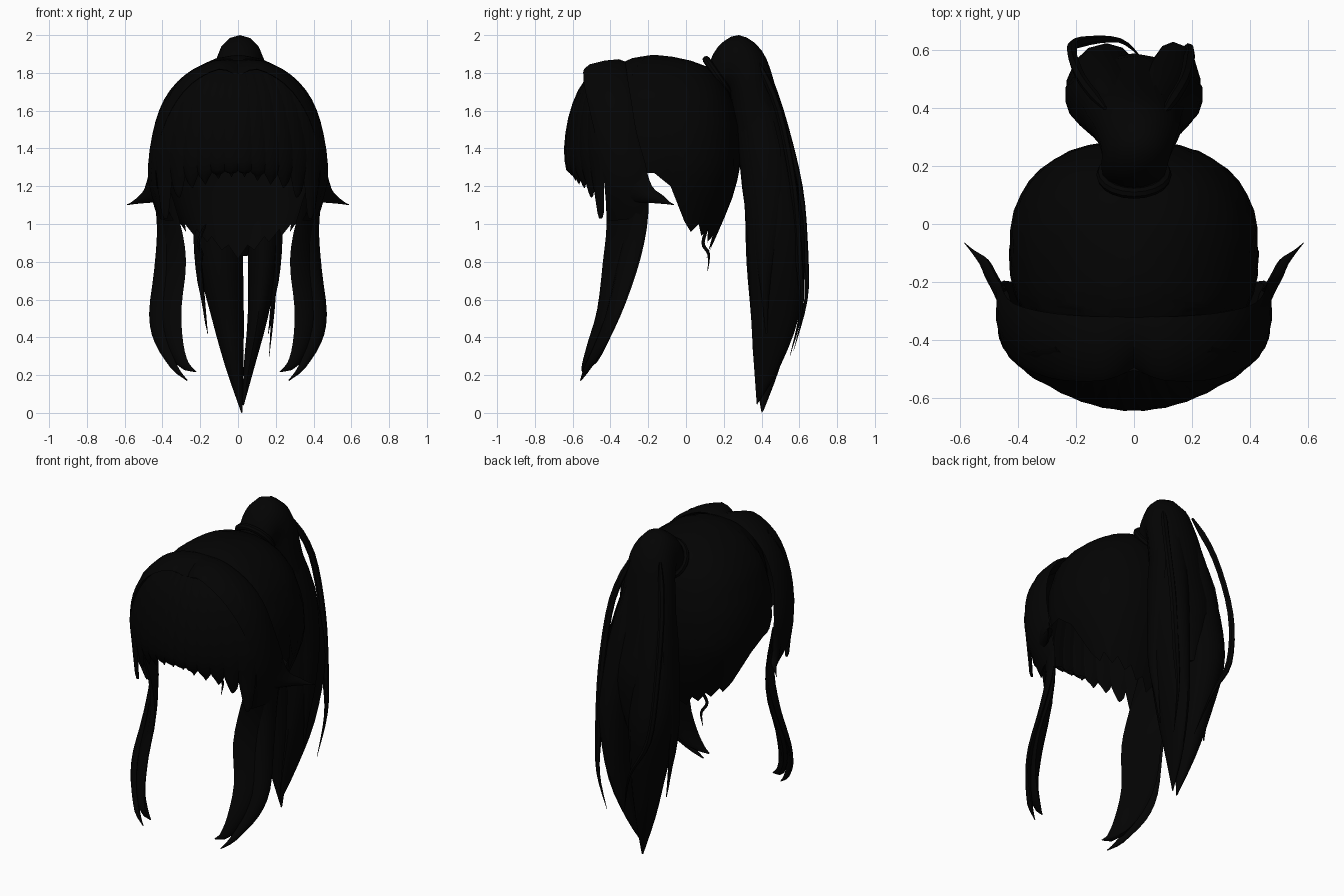
import bpy, bmesh, math
from mathutils import Vector as V

if "Cube" in bpy.data.objects:
    bpy.data.objects.remove(bpy.data.objects["Cube"])

mat = bpy.data.materials.new("black_hair")
mat.diffuse_color = (0.001, 0.001, 0.001, 1)
mat.use_nodes = True
mat.node_tree.nodes["Principled BSDF"].inputs["Base Color"].default_value = mat.diffuse_color


def smooth_path(keys, n):
    """Catmull-Rom interpolation through tuples of any length."""
    out = []
    for i in range(len(keys) - 1):
        p0, p1, p2, p3 = keys[max(i - 1, 0)], keys[i], keys[i + 1], keys[min(i + 2, len(keys) - 1)]
        for k in range(n):
            t = k / n
            out.append([0.5 * (2 * b + (c - a) * t + (2 * a - 5 * b + 4 * c - d) * t * t
                               + (3 * b - a - 3 * c + d) * t ** 3)
                        for a, b, c, d in zip(p0, p1, p2, p3)])
    return out + [list(keys[-1])]


def loft(name, rings, cap_end=True):
    """Skin closed rings of equal length."""
    bm = bmesh.new()
    vs = [[bm.verts.new(p) for p in r] for r in rings]
    n = len(rings[0])
    for r0, r1 in zip(vs, vs[1:]):
        for j in range(n):
            bm.faces.new((r0[j], r0[(j + 1) % n], r1[(j + 1) % n], r1[j]))
    bm.faces.new(vs[0][::-1])
    if cap_end:
        bm.faces.new(vs[-1])
    bmesh.ops.recalc_face_normals(bm, faces=bm.faces)
    me = bpy.data.meshes.new(name)
    bm.to_mesh(me)
    bm.free()
    ob = bpy.data.objects.new(name, me)
    bpy.context.collection.objects.link(ob)
    me.materials.append(mat)
    bpy.ops.object.select_all(action='DESELECT')
    ob.select_set(True)
    bpy.context.view_layer.objects.active = ob
    bpy.ops.object.shade_smooth_by_angle(angle=math.radians(50))
    return ob


def ribbon(name, keys, thick, side=1, n=3):
    """Flat lock: each key holds its two edge points; bulges away from the head."""
    secs = smooth_path(keys, n)
    mids = [(V(s[:3]) + V(s[3:])) / 2 for s in secs]
    rings = []
    for i, s in enumerate(secs):
        a, b = V(s[:3]), V(s[3:])
        tan = mids[min(i + 1, len(mids) - 1)] - mids[max(i - 1, 0)]
        nor = (b - a).cross(tan).normalized()
        if nor.dot(mids[i] - V((0, -0.15, min(mids[i].z, 1.3)))) < 0:
            nor = -nor
        th = min(thick, (b - a).length * 0.4)
        ring = []
        for k in range(8):
            q = math.tau * k / 8
            h = math.sin(q)
            p = a.lerp(b, (1 - math.cos(q)) / 2) + nor * th * (h if h > 0 else 0.4 * h)
            ring.append((p.x * side, p.y, p.z))
        rings.append(ring)
    return loft(name, rings)


def strand(name, pts, r):
    """Thin round strand tapering at both ends."""
    ps = [V(p) for p in smooth_path(pts, 4)]
    rings = []
    for i, p in enumerate(ps):
        tan = (ps[min(i + 1, len(ps) - 1)] - ps[max(i - 1, 0)]).normalized()
        u = tan.cross(V((1, 0.2, 0))).normalized()
        w = tan.cross(u)
        t = i / (len(ps) - 1)
        rr = r * max(0.05, min(1, t * 6 + 0.4, (1 - t) * 2.5))
        rings.append([p + rr * (u * math.cos(k * math.tau / 6) + w * math.sin(k * math.tau / 6)) for k in range(6)])
    return loft(name, rings)


# Scalp cap: z, half width, front y, back y
prof = [(1.895, .01, -.18, -.16), (1.88, .11, -.28, -.02), (1.84, .2, -.37, .1), (1.78, .285, -.43, .18),
        (1.68, .365, -.47, .24), (1.5, .425, -.49, .285), (1.3, .435, -.48, .29), (1.15, .38, -.4, .25),
        (1.0, .31, -.31, .19), (.78, .19, -.2, .09)]


def head(z):
    for p, q in zip(prof, prof[1:]):
        if z >= q[0]:
            t = (p[0] - z) / (p[0] - q[0])
            return [a + (b - a) * t for a, b in zip(p, q)]
    return prof[-1]


def hem(a, k):
    s, c = math.sin(a), abs(math.cos(a))
    if s > 0.08:
        return 0.83 + 0.15 * c + (0.035 if k % 2 else -0.015)
    if s > -0.5:
        return 1.2 if s > -0.08 else 1.27
    return 1.6


rings = []
rows, cols = 16, 40
for i in range(rows + 1):
    ring = []
    for k in range(cols):
        a = math.tau * k / cols
        z = 1.895 + (hem(a, k) - 1.895) * (i / rows) ** 1.7
        _, w, yf, yb = head(z)
        c, s = math.cos(a), math.sin(a)
        e = 0.85
        ring.append((w * math.copysign(abs(c) ** e, c),
                     (yf + yb) / 2 + (yb - yf) / 2 * math.copysign(abs(s) ** e, s), z))
    rings.append(ring)
loft("scalp_cap", rings, cap_end=False)

# Front hood, side locks and flicks, mirrored
hood = [(0, -.32, 1.86, 0, -.5, 1.78), (.13, -.32, 1.85, .1, -.54, 1.82), (.27, -.31, 1.78, .25, -.54, 1.74),
        (.375, -.29, 1.66, .355, -.51, 1.6), (.435, -.26, 1.48, .42, -.47, 1.42), (.46, -.2, 1.25, .43, -.43, 1.2),
        (.42, -.2, 1.05, .34, -.42, 1.02)]
lock = [(.45, -.21, 1.3, .4, -.44, 1.3), (.42, -.2, 1.05, .31, -.42, 1.02), (.41, -.24, .82, .275, -.44, .8),
        (.435, -.32, .58, .3, -.47, .55), (.40, -.40, .40, .29, -.52, .37), (.32, -.47, .27, .26, -.55, .26),
        (.225, -.545, .215, .22, -.55, .22)]
outer = [(.44, -.2, 1.2, .41, -.32, 1.2), (.42, -.21, .98, .38, -.32, .98), (.44, -.27, .75, .38, -.37, .75),
         (.47, -.35, .52, .40, -.43, .5), (.44, -.42, .37, .36, -.49, .34), (.35, -.5, .24, .31, -.54, .23),
         (.27, -.555, .17, .268, -.56, .175)]
flick = [(.42, -.34, 1.13, .45, -.22, 1.32), (.45, -.25, 1.115, .48, -.18, 1.2),
         (.5, -.17, 1.11, .51, -.12, 1.15), (.55, -.105, 1.105, .555, -.09, 1.12), (.585, -.065, 1.10, .586, -.065, 1.105)]
for side, tag in ((1, "right"), (-1, "left")):
    ribbon("front_hood_" + tag, hood, .03, side)
    ribbon("side_lock_" + tag, lock, .035, side)
    ribbon("side_lock_outer_" + tag, outer, .022, side)
    ribbon("side_flick_" + tag, flick, .03, side)

# Fringe: fanned overlapping locks with pointed ends
tips = [1.03, 1.14, 1.19, 1.21, 1.24, 1.25, 1.25, 1.23, 1.21, 1.19, 1.14, 1.03]
for i, tip in enumerate(tips):
    x = -.39 + .78 * i / (len(tips) - 1)
    keys = []
    for z, y, sx, w in ((1.79, -.5, .6, .04), (1.7, -.565, .76, .055), (1.56, -.615, .9, .055),
                        (1.4, -.637, 1, .052), (1.29, -.625, 1.0, .045), (tip + .03, -.6, .99, .02),
                        (tip, -.595, .97, .002)):
        e = []
        for xx in (x * sx - w, x * sx + w):
            e += [xx, y + 1.0 * xx * xx, z]
        keys.append(tuple(e))
    ribbon("fringe_lock_%d" % (i + 1), keys, .013, 1, 2)


# Ponytail: inner y,z, outer y,z, centre x, half width
def tail(name, keys):
    rings = []
    for ay, az, by, bz, cx, w in smooth_path(keys, 3):
        ring = []
        for k in range(14):
            q = math.tau * k / 14
            t = (1 - math.cos(q)) / 2
            ring.append((cx + w * math.sin(q), ay + (by - ay) * t, az + (bz - az) * t))
        rings.append(ring)
    return loft(name, rings)


tail("ponytail_body", [(.2, 1.68, .11, 1.82, 0, .1), (.22, 1.7, .17, 1.94, 0, .115), (.23, 1.69, .28, 2.0, .01, .125),
                       (.24, 1.62, .40, 1.92, .01, .15), (.25, 1.48, .47, 1.74, 0, .17), (.28, 1.35, .54, 1.42, 0, .19),
                       (.31, 1.1, .59, 1.15, 0, .18), (.38, .83, .55, .83, 0, .05)])
tail("ponytail_lobe_left", [(.26, 1.55, .46, 1.72, -.06, .08), (.28, 1.35, .54, 1.43, -.08, .12),
                            (.31, 1.1, .6, 1.1, -.1, .135), (.32, .8, .625, .85, -.095, .125),
                            (.345, .5, .57, .52, -.055, .088), (.36, .25, .5, .25, -.02, .05),
                            (.40, 0, .41, .01, .02, .004)])
tail("ponytail_lobe_right", [(.26, 1.55, .46, 1.72, .06, .08), (.28, 1.35, .54, 1.43, .09, .11),
                             (.31, 1.1, .61, 1.1, .13, .1), (.33, .8, .63, .85, .135, .085),
                             (.345, .5, .6, .52, .105, .055), (.36, .25, .5, .25, .06, .03),
                             (.375, .04, .38, .05, .028, .004)])

# Loose strands around the ponytail and nape
strand("loose_strand_left", [(-.1, .4, 1.87), (-.18, .5, 1.6), (-.215, .6, 1.2), (-.18, .63, .85), (-.05, .635, .6),
                             (.03, .57, .33)], .018)
strand("loose_strand_right", [(.1, .38, 1.86), (.17, .49, 1.6), (.19, .57, 1.2), (.19, .6, .8), (.185, .61, .55),
                              (.165, .55, .3)], .02)
for s, tag in ((1, "right"), (-1, "left")):
    ribbon("tail_side_lock_" + tag, [(.11, .3, 1.7, .11, .4, 1.75), (.175, .33, 1.4, .185, .5, 1.4),
                                     (.2, .36, 1.1, .22, .5, 1.1), (.2, .37, .85, .215, .47, .85),
                                     (.18, .4, .62, .185, .44, .62), (.16, .42, .42, .163, .43, .42)], .025, s)
strand("nape_wisp", [(-.17, .12, 1.0), (-.21, .09, .9), (-.19, .12, .84), (-.2, .115, .75)], .009)

# Hair tie
bpy.ops.mesh.primitive_torus_add(location=(0, .17, 1.78), rotation=(math.radians(-55), 0, 0), major_radius=.11,
                                 minor_radius=.02, major_segments=20, minor_segments=8)
tie = bpy.context.object
tie.name = "hair_tie"
tie.data.materials.append(mat)
bpy.ops.object.shade_smooth_by_angle()
